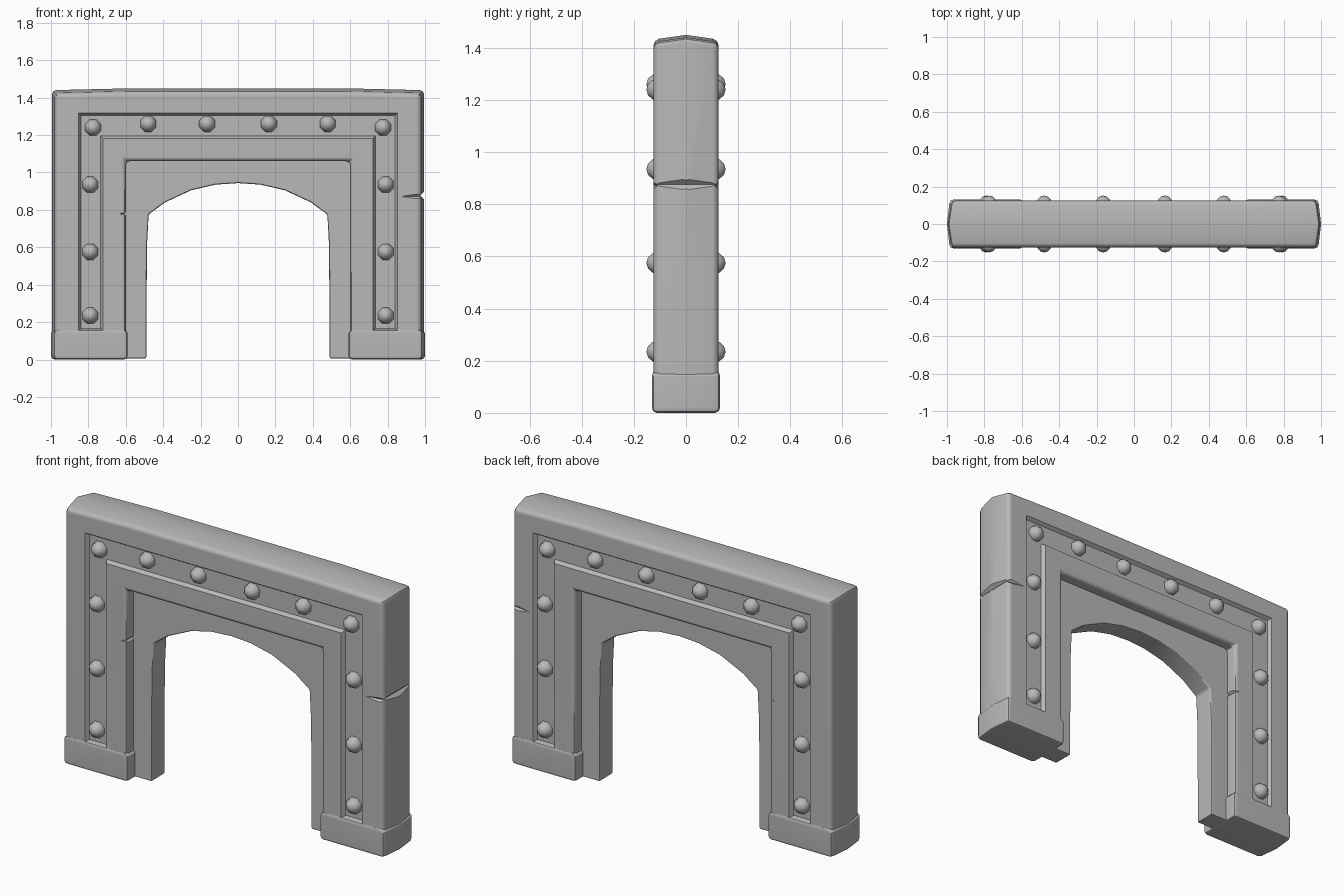
import bpy, bmesh, math
from mathutils import Matrix, Vector

cube = bpy.data.objects.get("Cube")
if cube:
    bpy.data.objects.remove(cube, do_unlink=True)

stone = bpy.data.materials.new("grey_stone")
stone.use_nodes = True
GREY = (0.48, 0.48, 0.48, 1)
stone.diffuse_color = GREY
bsdf = stone.node_tree.nodes["Principled BSDF"]
bsdf.inputs["Base Color"].default_value = GREY
bsdf.inputs["Roughness"].default_value = 0.8


def make_object(name, bm):
    bmesh.ops.recalc_face_normals(bm, faces=bm.faces)
    mesh = bpy.data.meshes.new(name)
    bm.to_mesh(mesh)
    bm.free()
    mesh.materials.append(stone)
    obj = bpy.data.objects.new(name, mesh)
    bpy.context.collection.objects.link(obj)
    return obj


def loft(name, layers):
    """Join matching x-z outlines placed at successive y depths."""
    bm = bmesh.new()
    rings = [[bm.verts.new((x, y, z)) for x, z in outline] for y, outline in layers]
    count = len(rings[0])
    for a, b in zip(rings, rings[1:]):
        for i in range(count):
            j = (i + 1) % count
            bm.faces.new((a[i], a[j], b[j], b[i]))
    bm.faces.new(rings[0])
    bm.faces.new(rings[-1])
    return make_object(name, bm)


def mirrored(half):
    """Complete an outline listed from the right half, centre point excluded."""
    return half + [(-x, z) for x, z in reversed(half)]


def apply(obj, kind, **settings):
    bpy.ops.object.select_all(action='DESELECT')
    bpy.context.view_layer.objects.active = obj
    obj.select_set(True)
    mod = obj.modifiers.new(kind.lower(), kind)
    for key, value in settings.items():
        setattr(mod, key, value)
    bpy.ops.object.modifier_apply(modifier=mod.name)


def bevel(obj, width):
    apply(obj, 'BEVEL', width=width, segments=2, limit_method='ANGLE',
          angle_limit=math.radians(35))


def cut(obj, cutter):
    cutter.hide_render = True
    apply(obj, 'BOOLEAN', operation='DIFFERENCE', solver='EXACT', object=cutter)
    bpy.data.objects.remove(cutter, do_unlink=True)


def finish(obj, angle=40):
    bpy.ops.object.select_all(action='DESELECT')
    bpy.context.view_layer.objects.active = obj
    obj.select_set(True)
    bpy.ops.object.shade_smooth_by_angle(angle=math.radians(angle))
    apply(obj, 'WEIGHTED_NORMAL', keep_sharp=True)


# Main frame with gently bulging outer sides and top
def frame_outline(side, top):
    return mirrored([(0.6, 0.03), (side, 0.03), (side, top - 0.01), (0.57, top)]) \
        + [(-0.6, 1.06), (0.6, 1.06)]


frame = loft("frame", [(-0.125, frame_outline(0.977, 1.432)),
                       (0, frame_outline(0.995, 1.45)),
                       (0.125, frame_outline(0.977, 1.432))])
bevel(frame, 0.022)


# Sloped channel sunk in the front and back of the frame
def channel_outline(grow):
    out, inn = 0.84 + grow, 0.735 - grow
    low = 0.165 - grow
    return mirrored([(inn, low), (out, low), (out, 1.305 + grow)]) \
        + [(-inn, 1.195 - grow), (inn, 1.195 - grow)]


for face in (-1, 1):
    cut(frame, loft("channel_cutter", [(face * 0.105, channel_outline(0)),
                                       (face * 0.127, channel_outline(0.014)),
                                       (face * 0.16, channel_outline(0.014))]))


# Cracks: tapered nicks on the faces joined by a shallow groove across the edge
def spike(x_tip, x_base, y, z, radius):
    bm = bmesh.new()
    centre = Vector(((x_tip + x_base) / 2, y, z))
    turn = Vector((0, 0, 1)).rotation_difference(Vector((x_tip - x_base, 0, 0)))
    bmesh.ops.create_cone(bm, cap_ends=True, segments=4, radius1=radius, radius2=0,
                          depth=abs(x_tip - x_base),
                          matrix=Matrix.Translation(centre) @ turn.to_matrix().to_4x4())
    return make_object("crack_cutter", bm)


def groove(x, z, r):
    outline = [(x - r, z), (x, z + r), (x + r, z), (x, z - r)]
    return loft("groove_cutter", [(-0.2, outline), (0.2, outline)])


for face in (-1, 1):
    cut(frame, spike(0.86, 1.03, face * 0.127, 0.872, 0.026))
    cut(frame, spike(-0.635, -0.58, face * 0.127, 0.779, 0.024))
cut(frame, groove(0.993, 0.876, 0.019))
cut(frame, groove(-0.598, 0.779, 0.012))
finish(frame)

# Recessed arch panel
arch = [(0.64, 0.005), (0.64, 1.1)]
opening = [(0.49, 0.005), (0.487, 0.6), (0.478, 0.775), (0.39, 0.84),
           (0.25, 0.905), (0.12, 0.935)]
outline = arch[::-1] + opening + [(0, 0.943)] \
    + [(-x, z) for x, z in opening[::-1] + arch]
panel = loft("arch_panel", [(-0.06, outline), (0.06, outline)])
bevel(panel, 0.01)
finish(panel)

# Feet wrapped around the bottom of each leg
for name, side in (("left_foot", 1), ("right_foot", -1)):
    def foot_outline(out):
        return [(side * x, z) for x, z in
                ((0.59, 0), (out, 0), (out, 0.14), (out - 0.012, 0.162),
                 (0.602, 0.162), (0.59, 0.14))]
    foot = loft(name, [(-0.131, foot_outline(0.985)), (0, foot_outline(1.0)),
                       (0.131, foot_outline(0.985))])
    bevel(foot, 0.02)
    finish(foot)

# Rivets along the channel, front and back
spots = [(0.48, 1.26), (0.165, 1.26), (0.775, 1.24),
         (0.79, 0.935), (0.79, 0.575), (0.79, 0.235)]
for face, label in ((-1, "front"), (1, "back")):
    bm = bmesh.new()
    for x, z in spots:
        for side in (-1, 1):
            place = Matrix.Translation((side * x, face * 0.106, z)) \
                @ Matrix.Rotation(math.radians(90), 4, 'X') \
                @ Matrix.Rotation(math.radians(22.5), 4, 'Z')
            bmesh.ops.create_uvsphere(bm, u_segments=8, v_segments=6,
                                      radius=0.046, matrix=place)
    finish(make_object(label + "_rivets", bm), 50)
